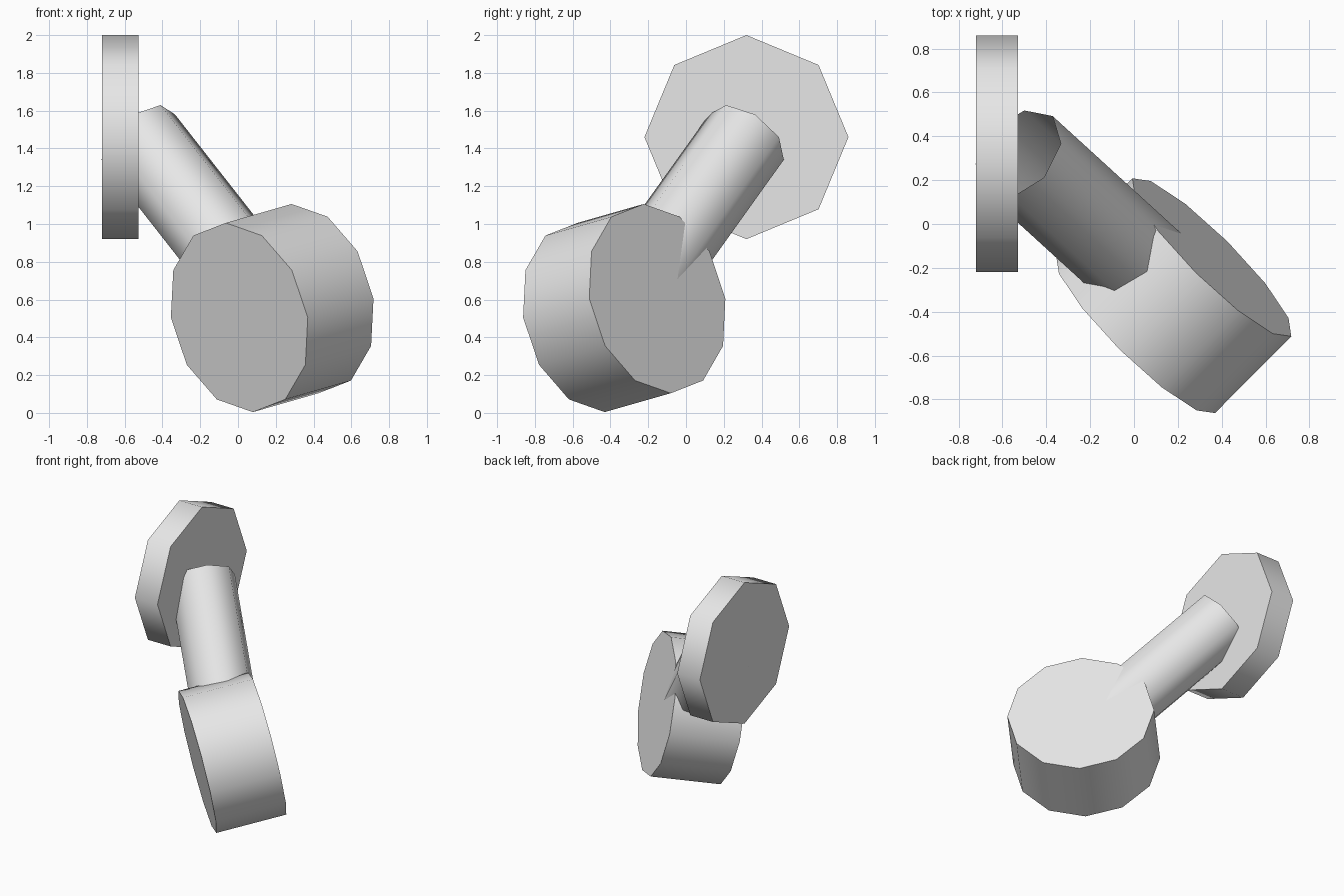
import bpy
import bmesh
from math import cos, sin, pi, radians
from mathutils import Vector

cube = bpy.data.objects.get("Cube")
if cube:
    bpy.data.objects.remove(cube, do_unlink=True)

# Plain grey used on every part
grey = bpy.data.materials.new("light_grey")
grey.use_nodes = True
grey.diffuse_color = (0.8, 0.8, 0.8, 1)
grey.node_tree.nodes["Principled BSDF"].inputs["Base Color"].default_value = (0.8, 0.8, 0.8, 1)


def prism(name, start, end, radius, sides, corner, capped=True):
    """Regular prism between two points; one corner points along `corner`."""
    start, end = Vector(start), Vector(end)
    axis = (end - start).normalized()
    u = Vector(corner)
    u = (u - axis * u.dot(axis)).normalized()
    v = axis.cross(u)
    bm = bmesh.new()
    rings = []
    for centre in (start, end):
        rings.append([bm.verts.new(centre + radius * (u * cos(2 * pi * i / sides) + v * sin(2 * pi * i / sides)))
                      for i in range(sides)])
    low, high = rings
    for i in range(sides):
        j = (i + 1) % sides
        bm.faces.new((low[i], low[j], high[j], high[i]))
    if capped:
        bm.faces.new(low[::-1])
        bm.faces.new(high)
    mesh = bpy.data.meshes.new(name)
    bm.to_mesh(mesh)
    bm.free()
    mesh.materials.append(grey)
    obj = bpy.data.objects.new(name, mesh)
    bpy.context.collection.objects.link(obj)
    bpy.ops.object.select_all(action="DESELECT")
    obj.select_set(True)
    bpy.context.view_layer.objects.active = obj
    bpy.ops.object.shade_smooth_by_angle(angle=radians(60))
    return obj


up = (0, 0, 1)
plate_face = Vector((-0.528, 0.32, 1.46))
drum_front = Vector((0.007, -0.502, 0.505))
drum_back = Vector((0.355, -0.152, 0.605))

# Octagonal mounting plate
prism("mounting_plate", plate_face - Vector((0.192, 0, 0)), plate_face, 0.54, 8, up)

# Twelve-sided tilted drum
prism("drum_head", drum_front, drum_back, 0.511, 12, up)

# Open tube from the plate into the middle of the drum
prism("arm_tube", plate_face, (drum_front + drum_back) / 2, 0.233, 8, (0.193, 0.046, 0.12), capped=False)
